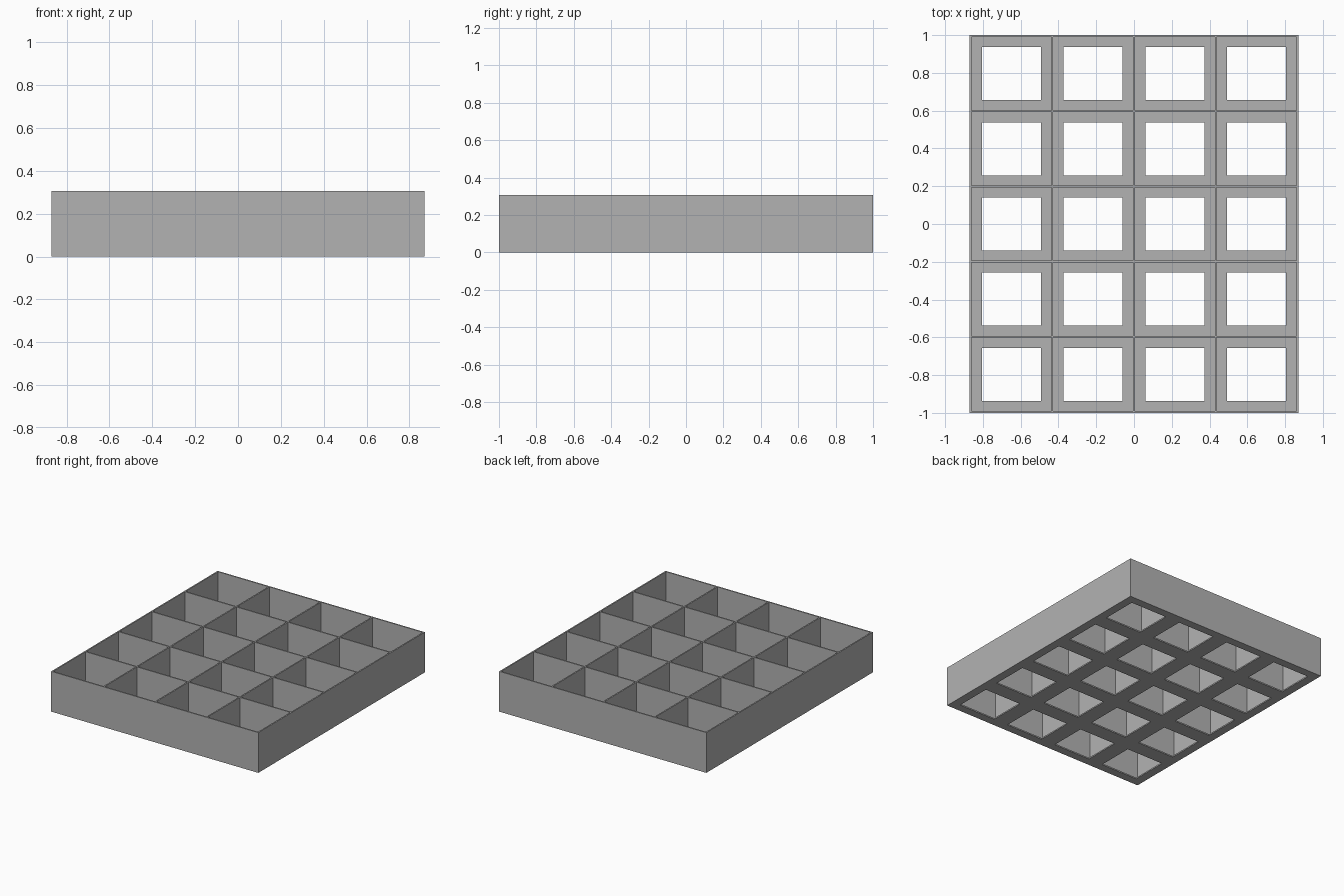
import bpy, bmesh, math
from mathutils import Vector

cube = bpy.data.objects.get("Cube")
if cube:
    bpy.data.objects.remove(cube, do_unlink=True)

WIDTH, DEPTH, HEIGHT = 1.742, 2.0, 0.306
COLS, ROWS = 4, 5
WALL, FLOOR = 0.01, 0.01
OPEN_X, OPEN_Y = 0.312, 0.281

grey = bpy.data.materials.new("plain grey")
grey.use_nodes = True
colour = (0.45, 0.45, 0.45, 1)
grey.diffuse_color = colour
grey.node_tree.nodes["Principled BSDF"].inputs["Base Color"].default_value = colour


def bands(size, count, opening):
    """Split one axis into (start, end, kind) bands: wall, ledge, opening."""
    pitch = (size - WALL) / count
    ledge = (pitch - WALL - opening) / 2
    pieces = [(WALL, "wall"), (ledge, "ledge"), (opening, "open"), (ledge, "ledge")] * count
    pieces.append((WALL, "wall"))
    result, pos = [], -size / 2
    for length, kind in pieces:
        result.append((pos, pos + length, kind))
        pos += length
    return result


def raise_faces(bm, faces, height):
    """Extrude faces straight up and return the raised faces."""
    geom = bmesh.ops.extrude_face_region(bm, geom=faces, use_keep_orig=False)["geom"]
    verts = [g for g in geom if isinstance(g, bmesh.types.BMVert)]
    bmesh.ops.translate(bm, verts=verts, vec=Vector((0, 0, height)))
    return [g for g in geom if isinstance(g, bmesh.types.BMFace)]


# Floor plan: a sheet with one rectangular opening per compartment
bm = bmesh.new()
for x0, x1, kind_x in bands(WIDTH, COLS, OPEN_X):
    for y0, y1, kind_y in bands(DEPTH, ROWS, OPEN_Y):
        if kind_x == kind_y == "open":
            continue
        corners = ((x0, y0), (x1, y0), (x1, y1), (x0, y1))
        bm.faces.new([bm.verts.new((x, y, 0)) for x, y in corners])
bmesh.ops.remove_doubles(bm, verts=bm.verts[:], dist=0.0005)

# Thicken the floor, keeping its underside
under = bmesh.ops.duplicate(bm, geom=bm.faces[:])["geom"]
top = raise_faces(bm, [g for g in under if isinstance(g, bmesh.types.BMFace)], FLOOR)
bmesh.ops.remove_doubles(bm, verts=bm.verts[:], dist=0.0005)


# Raise the outer walls and dividers from the floor
def on_wall(face):
    c = face.calc_center_median()
    return any(a < c.x < b for a, b, k in bands(WIDTH, COLS, OPEN_X) if k == "wall") or \
        any(a < c.y < b for a, b, k in bands(DEPTH, ROWS, OPEN_Y) if k == "wall")


raise_faces(bm, [f for f in top if f.is_valid and on_wall(f)], HEIGHT - FLOOR)

# Merge coplanar faces and tidy normals
bmesh.ops.recalc_face_normals(bm, faces=bm.faces[:])
bmesh.ops.dissolve_limit(bm, angle_limit=math.radians(1), verts=bm.verts[:], edges=bm.edges[:])

mesh = bpy.data.meshes.new("compartment_tray")
bm.to_mesh(mesh)
bm.free()
mesh.materials.append(grey)
tray = bpy.data.objects.new("compartment_tray", mesh)
bpy.context.collection.objects.link(tray)
